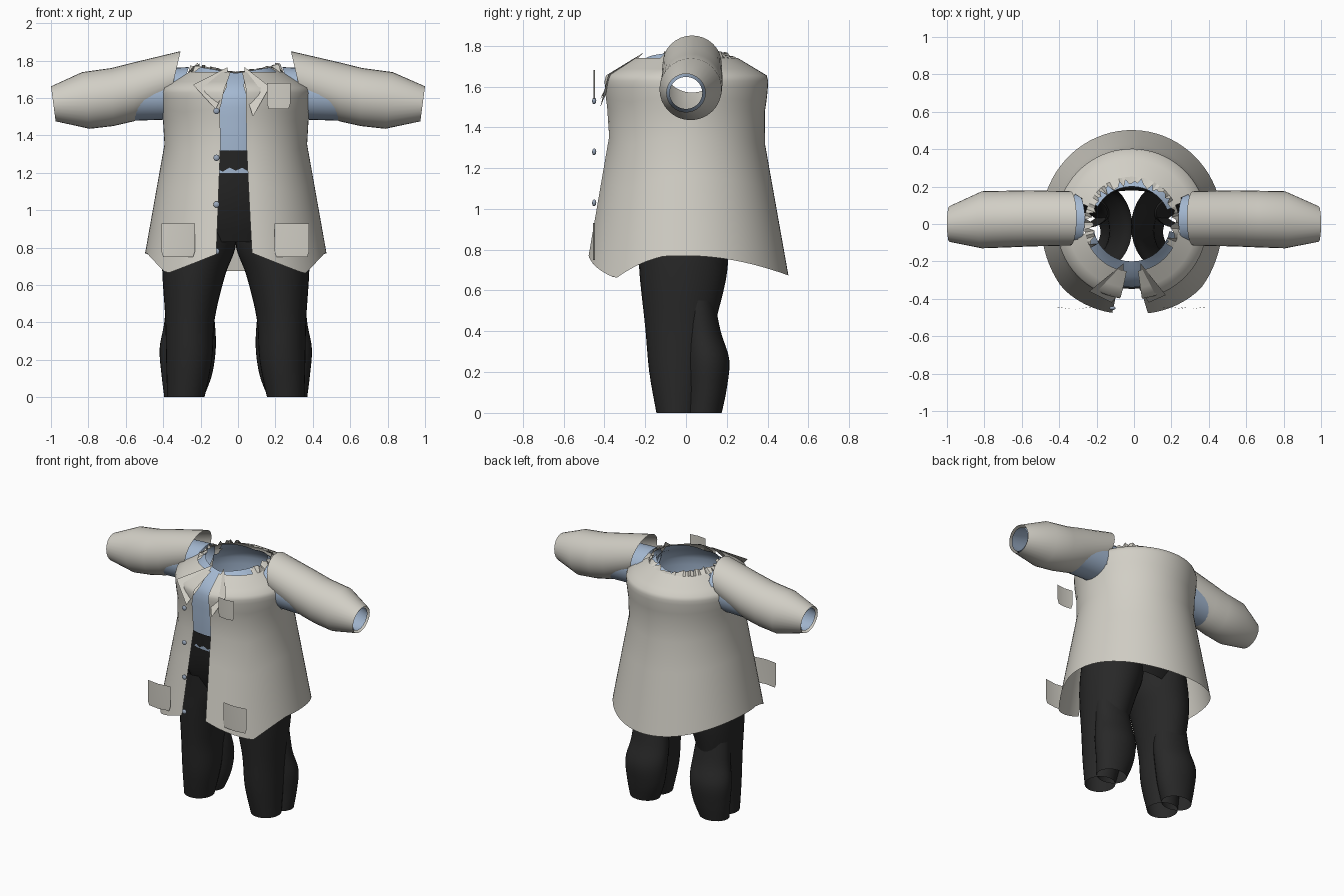
import bpy, bmesh, math, random
from mathutils import Vector

random.seed(4)
cube = bpy.data.objects.get("Cube")
if cube:
    bpy.data.objects.remove(cube)

CX = -0.012  # the garments sit slightly off centre


def material(name, rgb):
    m = bpy.data.materials.new(name)
    m.use_nodes = True
    m.diffuse_color = (*rgb, 1)
    bsdf = m.node_tree.nodes["Principled BSDF"]
    bsdf.inputs["Base Color"].default_value = (*rgb, 1)
    bsdf.inputs["Roughness"].default_value = 0.8
    return m


COAT = material("coat_off_white", (0.64, 0.62, 0.56))
SHIRT = material("shirt_blue", (0.37, 0.48, 0.64))
TROUSERS = material("trouser_black", (0.021, 0.021, 0.021))
BUTTON = material("button_blue_grey", (0.32, 0.39, 0.50))


def finish(name, bm, mat, angle=70):
    mesh = bpy.data.meshes.new(name)
    bm.normal_update()
    bm.to_mesh(mesh)
    bm.free()
    mesh.materials.append(mat)
    ob = bpy.data.objects.new(name, mesh)
    bpy.context.collection.objects.link(ob)
    bpy.ops.object.select_all(action="DESELECT")
    bpy.context.view_layer.objects.active = ob
    ob.select_set(True)
    bpy.ops.object.shade_smooth_by_angle(angle=math.radians(angle))
    return ob


def sheet(name, rows, mat, closed=True, skip=None, angle=70):
    """Skin rows of points; skip(centre) leaves holes."""
    bm = bmesh.new()
    grid = [[bm.verts.new(p) for p in row] for row in rows]
    n = len(grid[0])
    for a, b in zip(grid, grid[1:]):
        for i in range(n if closed else n - 1):
            j = (i + 1) % n
            quad = (a[i], a[j], b[j], b[i])
            centre = sum((v.co for v in quad), Vector()) / 4
            if not (skip and skip(centre)):
                bm.faces.new(quad)
    bmesh.ops.recalc_face_normals(bm, faces=bm.faces[:])
    return finish(name, bm, mat, angle)


def smooth_rows(rows, steps):
    """Catmull-Rom interpolation between parameter rows."""
    out = []
    for i in range(len(rows) - 1):
        p0, p1, p2, p3 = (rows[min(max(i + k, 0), len(rows) - 1)] for k in (-1, 0, 1, 2))
        for s in range(steps):
            t = s / steps
            out.append([b + t / 2 * (c - a + t * (2*a - 5*b + 4*c - d + t * (3*(b - c) + d - a)))
                        for a, b, c, d in zip(p0, p1, p2, p3)])
    return out + [rows[-1]]


def ring(z, x0, x1, y0, y1, n=32):
    return [((x0 + x1) / 2 + (x1 - x0) / 2 * math.cos(k * math.tau / n),
             (y0 + y1) / 2 + (y1 - y0) / 2 * math.sin(k * math.tau / n), z) for k in range(n)]


def tube(name, rows, mat, side=1):
    rows = smooth_rows(rows, 5)
    if side < 0:
        rows = [(z, 2 * CX - x1, 2 * CX - x0, y0, y1) for z, x0, x1, y0, y1 in rows]
    return sheet(name, [ring(*r) for r in rows], mat)


def sleeve(name, rows, mat, side, n=32):
    """Each row: top x, top z, bottom x, bottom z, front y, back y."""
    pts = []
    for xt, zt, xb, zb, y0, y1 in rows:
        shift = CX * max(0, (1 - xt) / 0.7)
        line = []
        for k in range(n):
            c, s = math.cos(k * math.tau / n), math.sin(k * math.tau / n)
            line.append((side * ((xt + xb) / 2 + (xt - xb) / 2 * c) + shift,
                         (y0 + y1) / 2 + (y1 - y0) / 2 * s,
                         (zt + zb) / 2 + (zt - zb) / 2 * c))
        pts.append(line)
    sheet(name, pts, mat)


def armhole(c):
    return abs(c.x) > 0.2 and ((c.y - 0.03) / 0.13) ** 2 + ((c.z - 1.63) / 0.125) ** 2 < 1


# Coat body: a flared sheet open at the front with a pointed hem
def coat_radius(z):
    if z < 1.4:
        return 0.373 + (1.4 - z) * 0.178
    if z < 1.65:
        return 0.373 + 0.03 * math.sin((z - 1.4) / 0.25 * math.pi / 2)
    return 0.403 - (z - 1.65) / 0.09 * 0.15


def hem(x, y):
    x = abs(x)
    if y > -0.1:
        return 0.77 - 0.1 * (max(y, 0) / 0.5) ** 2
    return 0.77 - 0.11 * (x - 0.09) / 0.27 if x < 0.36 else 0.66 + 0.11 * (x - 0.36) / 0.12


levels = [0, 0.2, 0.4, 0.6, 0.75, 0.8, 0.84, 0.87, 0.895, 0.92, 0.95, 0.975, 1]
coat_rows = []
for level in levels:
    row = []
    for k in range(73):
        # angle runs from the left front edge around the back to the right one
        gap_l, gap_r = 0.075 - 0.02 * level, 0.09 - 0.045 * max(0, level - 0.8) * 5
        a0, a1 = math.asin(gap_l / 0.42), math.tau - math.asin(gap_r / 0.42)
        a = a0 + (a1 - a0) * k / 72
        x, y = math.sin(a), -math.cos(a)
        low = hem(0.49 * x, 0.49 * y)
        z = low + (1.74 - low) * level
        if level > 0.8:
            z = 1.526 + (1.74 - 1.526) * (level - 0.8) / 0.2
        r = coat_radius(z)
        row.append((CX + r * x, r * y, z))
    coat_rows.append(row)
sheet("coat_body", coat_rows, COAT, closed=False, skip=armhole)

# Frayed collar edge around the sides and back of the neck
low_edge, high_edge = [], []
for k in range(61):
    a = math.radians(60 + 240 * k / 60)
    x, y = math.sin(a), -math.cos(a)
    r = random.uniform(0.2, 0.245)
    low_edge.append((CX + 0.255 * x, 0.255 * y, 1.737))
    high_edge.append((CX + r * x, r * y, 1.74 + abs(x) * random.uniform(0.022, 0.05)))
sheet("frayed_collar", [low_edge, high_edge], COAT, closed=False, angle=20)


# Flat panels: lapels and floating patch pockets
def panel(name, points, mat=COAT):
    bm = bmesh.new()
    bm.faces.new([bm.verts.new(p) for p in points])
    return finish(name, bm, mat, 20)


panel("right_lapel", [(-0.055, -0.21, 1.765), (-0.24, -0.36, 1.67), (-0.12, -0.42, 1.54), (-0.06, -0.35, 1.66)])
panel("left_lapel", [(0.035, -0.21, 1.765), (0.17, -0.38, 1.66), (0.08, -0.42, 1.5), (0.03, -0.35, 1.66)])


def pocket(name, x0, x1, z0, z1, bow):
    rows = []
    for z in (z1, z0 + 0.03, z0):
        inset = 0.01 if z == z0 else 0
        xs = (x0 + inset, (x0 + x1) / 2, x1 - inset)
        rows.append([(x, -0.445 - (bow if i == 1 else 0), z) for i, x in enumerate(xs)])
    sheet(name, rows, COAT, closed=False)


pocket("chest_pocket", 0.155, 0.28, 1.54, 1.68, 0.008)
pocket("left_hip_pocket", 0.195, 0.38, 0.75, 0.93, 0.012)
pocket("right_hip_pocket", -0.41, -0.23, 0.75, 0.93, 0.012)

# Buttons down the right front edge
for i in range(4):
    bm = bmesh.new()
    bmesh.ops.create_uvsphere(bm, u_segments=14, v_segments=8, radius=0.017)
    for v in bm.verts:
        v.co.y *= 0.6
        v.co += Vector((-0.115, -0.45, 1.53 - 0.25 * i))
    finish(f"button_{i + 1}", bm, BUTTON)

# Shirt body with a neckline that rises towards the shoulders
shirt_rows = []
for z, rx, ry in [(1.2, 0.34, 0.33), (1.35, 0.345, 0.34), (1.45, 0.345, 0.34), (1.5, 0.345, 0.34),
                  (1.55, 0.345, 0.34), (1.6, 0.34, 0.335), (1.64, 0.325, 0.32), (1.68, 0.29, 0.28),
                  (1.71, 0.25, 0.24), (1.732, 0.205, 0.2)]:
    row = ring(z, CX - rx, CX + rx, -ry, ry, 64)
    rise = 0.035 if z > 1.72 else 0
    shirt_rows.append([(x, y, zz + rise * abs(x - CX) / rx) for x, y, zz in row])
sheet("shirt_body", shirt_rows, SHIRT, skip=armhole)

# Sleeves and trouser legs on both sides
coat_sleeve = [(0.295, 1.85, 0.36, 1.57, -0.115, 0.175), (0.55, 1.79, 0.55, 1.475, -0.12, 0.18),
               (0.67, 1.76, 0.66, 1.45, -0.125, 0.178), (0.83, 1.738, 0.79, 1.435, -0.13, 0.175),
               (1.0, 1.662, 0.975, 1.475, -0.095, 0.095)]
shirt_sleeve = [(0.25, 1.765, 0.34, 1.485, -0.11, 0.165), (0.55, 1.75, 0.56, 1.478, -0.105, 0.16),
                (0.8, 1.71, 0.79, 1.455, -0.11, 0.15), (0.99, 1.647, 0.968, 1.49, -0.08, 0.08)]
leg = [(0.95, -0.015, 0.35, -0.25, 0.22), (0.8, -0.01, 0.38, -0.235, 0.21),
       (0.65, 0.045, 0.38, -0.225, 0.195), (0.42, 0.1, 0.365, -0.2, 0.14),
       (0.2, 0.115, 0.36, -0.18, 0.1), (0, 0.155, 0.355, -0.145, 0.06)]
calf = [(0.55, 0.12, 0.36, -0.02, 0.14), (0.4, 0.1, 0.37, -0.02, 0.17),
        (0.26, 0.095, 0.395, -0.01, 0.212), (0.12, 0.115, 0.385, 0, 0.2), (0, 0.16, 0.37, 0, 0.175)]
for side, word in ((1, "left"), (-1, "right")):
    sleeve(f"{word}_coat_sleeve", coat_sleeve, COAT, side)
    sleeve(f"{word}_shirt_sleeve", shirt_sleeve, SHIRT, side)
    tube(f"{word}_trouser_leg", leg, TROUSERS, side)
    tube(f"{word}_trouser_calf", calf, TROUSERS, side)

# Trouser hips, pulled just in front of the shirt at the waist
tube("trouser_hips", [(1.32, CX - 0.348, CX + 0.348, -0.348, 0.345), (1.1, CX - 0.35, CX + 0.35, -0.31, 0.29),
                      (0.95, CX - 0.36, CX + 0.36, -0.26, 0.24), (0.83, CX - 0.3, CX + 0.3, -0.2, 0.18)], TROUSERS)
